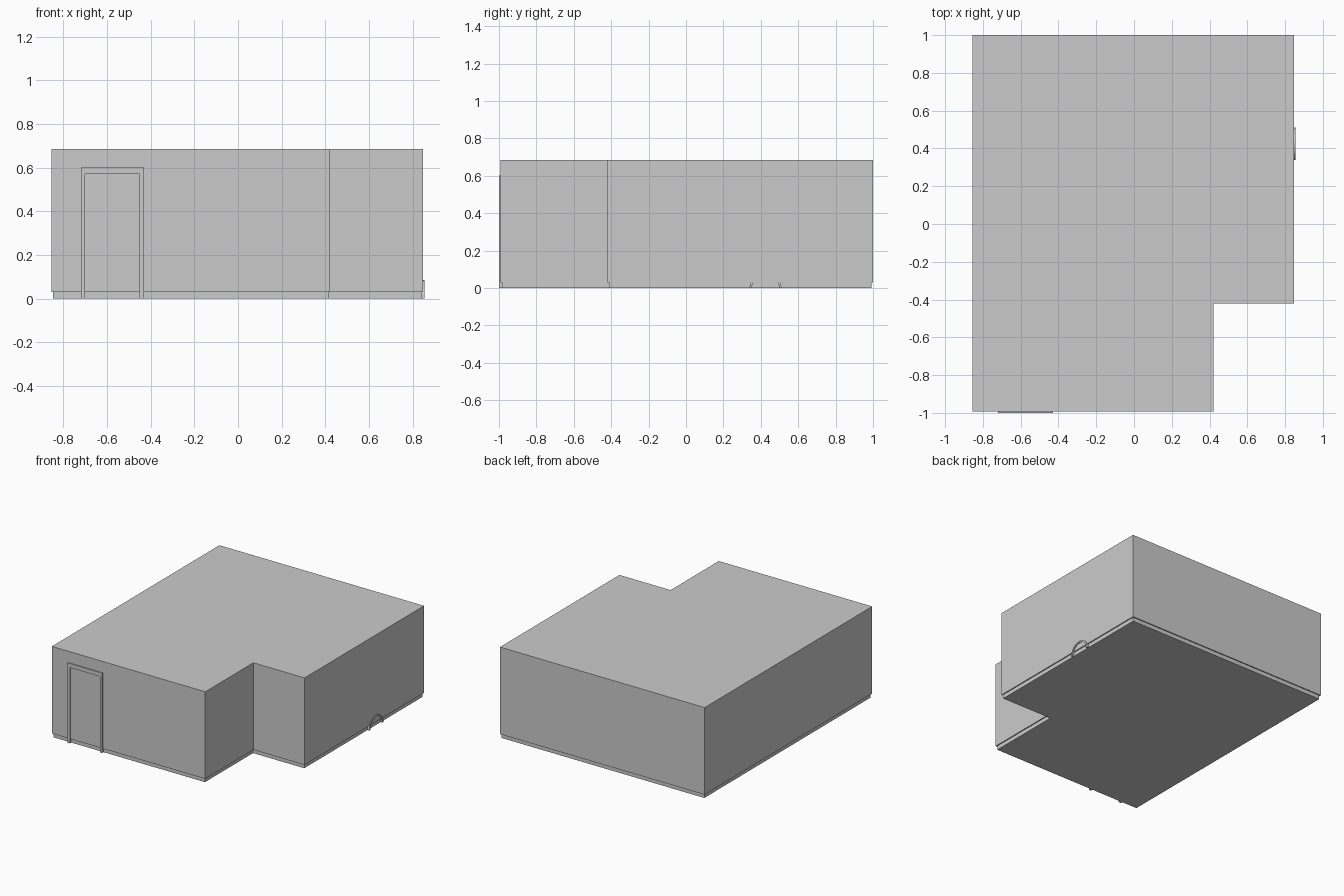
import bpy, bmesh, math
from mathutils import Vector

if "Cube" in bpy.data.objects:
    bpy.data.objects.remove(bpy.data.objects["Cube"])

X0, X1, Y0, Y1 = -0.855, 0.848, -0.992, 1.0   # wall extents
NX, NY = 0.422, -0.42                         # inner corner of the notch
STEP, TOP, INSET = 0.03, 0.685, 0.008


def prism(name, points, direction):
    """Extrude a closed flat outline along a direction."""
    bm = bmesh.new()
    face = bm.faces.new([bm.verts.new(p) for p in points])
    out = bmesh.ops.extrude_face_region(bm, geom=[face])
    moved = [v for v in out["geom"] if isinstance(v, bmesh.types.BMVert)]
    bmesh.ops.translate(bm, verts=moved, vec=Vector(direction))
    bmesh.ops.recalc_face_normals(bm, faces=bm.faces)
    mesh = bpy.data.meshes.new(name)
    bm.to_mesh(mesh)
    bm.free()
    obj = bpy.data.objects.new(name, mesh)
    bpy.context.collection.objects.link(obj)
    return obj


def footprint(inset, z):
    """L-shaped plan, pulled in by inset on every side."""
    i = inset
    return [(X0 + i, Y0 + i, z), (NX - i, Y0 + i, z), (NX - i, NY + i, z),
            (X1 - i, NY + i, z), (X1 - i, Y1 - i, z), (X0 + i, Y1 - i, z)]


# Walls with flat roof, standing on a slightly recessed plinth
prism("walls", footprint(0, STEP), (0, 0, TOP - STEP))
prism("plinth", footprint(INSET, 0), (0, 0, STEP))

# Door frame on the front wall: two jambs and a head in one outline
L, R, H, W, HEAD = -0.72, -0.43, 0.60, 0.02, 0.03
frame = [(L, 0), (L, H), (R, H), (R, 0), (R - W, 0),
         (R - W, H - HEAD), (L + W, H - HEAD), (L + W, 0)]
prism("door_frame", [(x, -1.0, z) for x, z in frame], (0, 0.018, 0))

# Small arched trim at the foot of the right wall
CY, RO, RI, N = 0.425, 0.085, 0.073, 16
arc = [(RO, math.pi * k / N) for k in range(N + 1)]
arc += [(RI, math.pi * k / N) for k in reversed(range(N + 1))]
prism("arch_trim",
      [(0.855, CY + r * math.cos(a), r * math.sin(a)) for r, a in arc],
      (-0.017, 0, 0))
